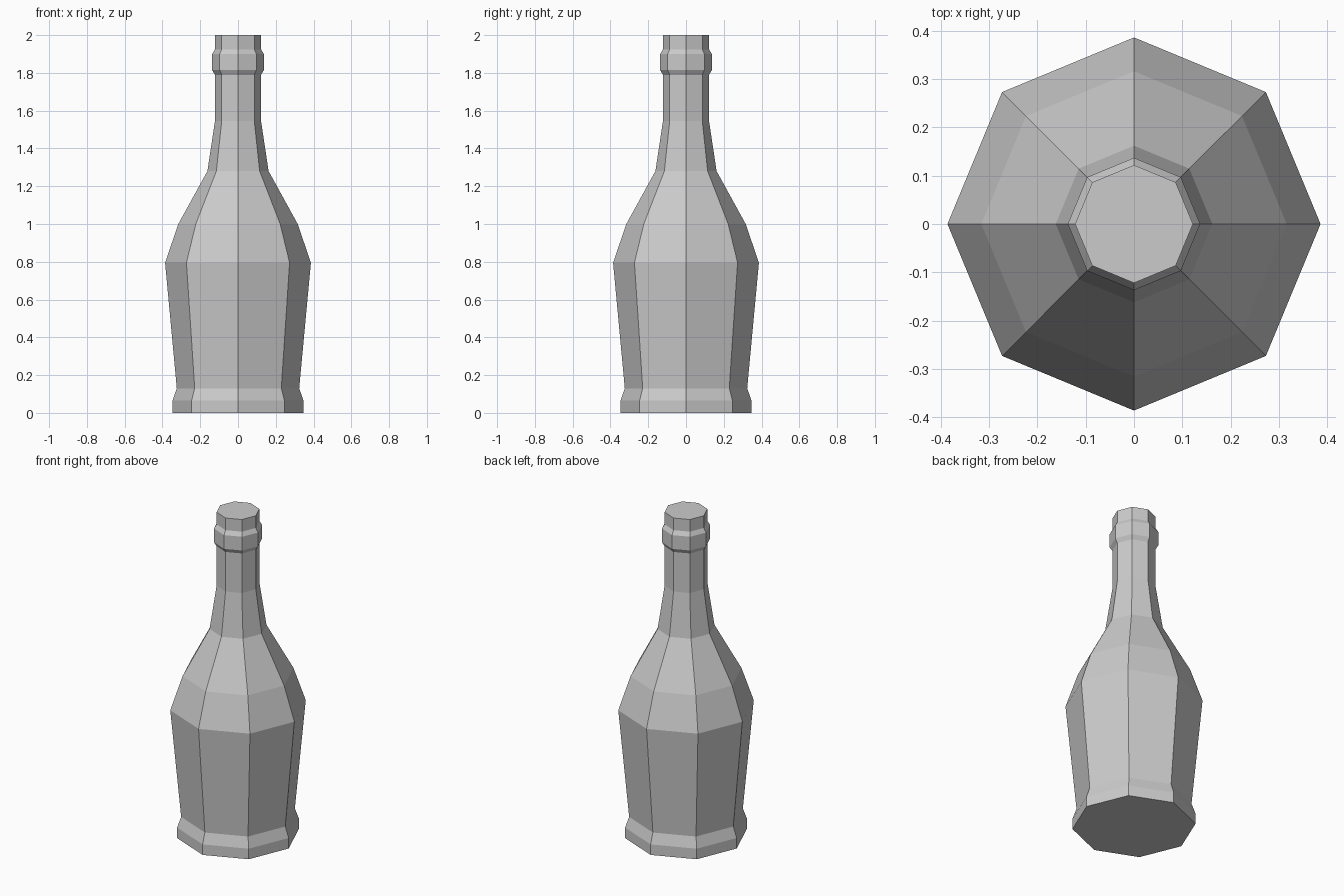
import bpy, bmesh
from math import cos, sin, pi

if "Cube" in bpy.data.objects:
    bpy.data.objects.remove(bpy.data.objects["Cube"])

SIDES = 8

# bottle outline: (radius, height) from base to mouth
PROFILE = [
    (0.347, 0.0), (0.347, 0.065), (0.324, 0.13),    # foot
    (0.386, 0.795), (0.316, 1.0), (0.162, 1.28),    # body and shoulder
    (0.122, 1.545), (0.122, 1.79),                  # neck
    (0.137, 1.815), (0.137, 1.90),                  # collar
    (0.122, 1.925), (0.122, 2.0),                   # mouth
]


def lathe(name, profile, sides):
    bm = bmesh.new()
    rings = [[bm.verts.new((r * cos(2 * pi * i / sides), r * sin(2 * pi * i / sides), z))
              for i in range(sides)] for r, z in profile]
    for low, high in zip(rings, rings[1:]):
        for i in range(sides):
            j = (i + 1) % sides
            bm.faces.new((low[i], low[j], high[j], high[i]))
    # flat bottom and top
    bm.faces.new(rings[0][::-1])
    bm.faces.new(rings[-1])
    mesh = bpy.data.meshes.new(name)
    bm.to_mesh(mesh)
    bm.free()
    obj = bpy.data.objects.new(name, mesh)
    bpy.context.collection.objects.link(obj)
    return obj


lathe("bottle", PROFILE, SIDES)
